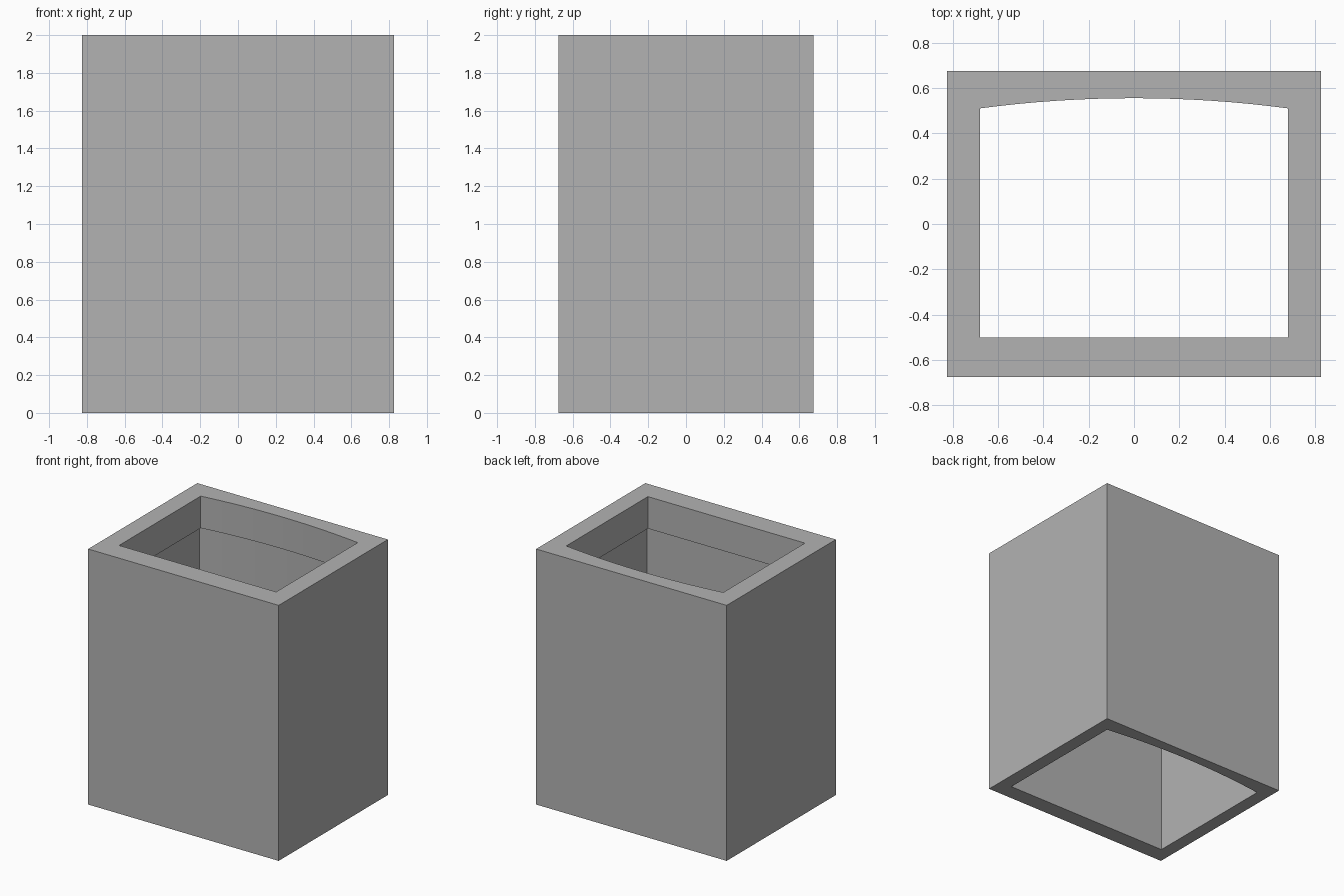
import bpy
import bmesh

cube = bpy.data.objects.get("Cube")
if cube:
    bpy.data.objects.remove(cube, do_unlink=True)

HEIGHT = 2.0
LEDGE_Z = 1.75
HALF_X, HALF_Y = 0.825, 0.675
ARC_STEPS = 16

grey = bpy.data.materials.new("plain grey")
grey.use_nodes = True
colour = (0.45, 0.45, 0.45, 1.0)
grey.diffuse_color = colour
grey.node_tree.nodes["Principled BSDF"].inputs["Base Color"].default_value = colour


def cavity_profile(half_x, front, back, bulge):
    """Rectangle whose back side bows outwards."""
    points = [(-half_x, front), (half_x, front)]
    for i in range(ARC_STEPS + 1):
        t = 1 - 2 * i / ARC_STEPS
        points.append((half_x * t, back + bulge * (1 - t * t)))
    return points


def add_loop(bm, profile, z):
    verts = [bm.verts.new((x, y, z)) for x, y in profile]
    edges = [bm.edges.new((v, verts[i - 1])) for i, v in enumerate(verts)]
    return verts, edges


def join_loops(bm, lower, upper):
    a, b = lower[0], upper[0]
    for i in range(len(a)):
        bm.faces.new((a[i - 1], a[i], b[i], b[i - 1]))


bm = bmesh.new()

# Loops: outer shell, wide lower cavity, narrow lip at the top
outline = [(-HALF_X, -HALF_Y), (HALF_X, -HALF_Y), (HALF_X, HALF_Y), (-HALF_X, HALF_Y)]
wide = cavity_profile(0.72, -0.545, 0.55, 0.047)
narrow = cavity_profile(0.68, -0.50, 0.51, 0.045)
outer_low = add_loop(bm, outline, 0)
outer_top = add_loop(bm, outline, HEIGHT)
wide_low = add_loop(bm, wide, 0)
wide_top = add_loop(bm, wide, LEDGE_Z)
lip_low = add_loop(bm, narrow, LEDGE_Z)
lip_top = add_loop(bm, narrow, HEIGHT)

# Outer walls, cavity walls, ledge under the lip, lip walls
for lower, upper in ((outer_low, outer_top), (wide_low, wide_top),
                     (wide_top, lip_low), (lip_low, lip_top)):
    join_loops(bm, lower, upper)

# Flat rims at the top and bottom
for outer, inner in ((outer_low, wide_low), (outer_top, lip_top)):
    bmesh.ops.triangle_fill(bm, edges=outer[1] + inner[1], use_beauty=True)

bmesh.ops.recalc_face_normals(bm, faces=bm.faces)
mesh = bpy.data.meshes.new("hollow_sleeve")
bm.to_mesh(mesh)
bm.free()
mesh.materials.append(grey)
sleeve = bpy.data.objects.new("hollow_sleeve", mesh)
bpy.context.collection.objects.link(sleeve)
